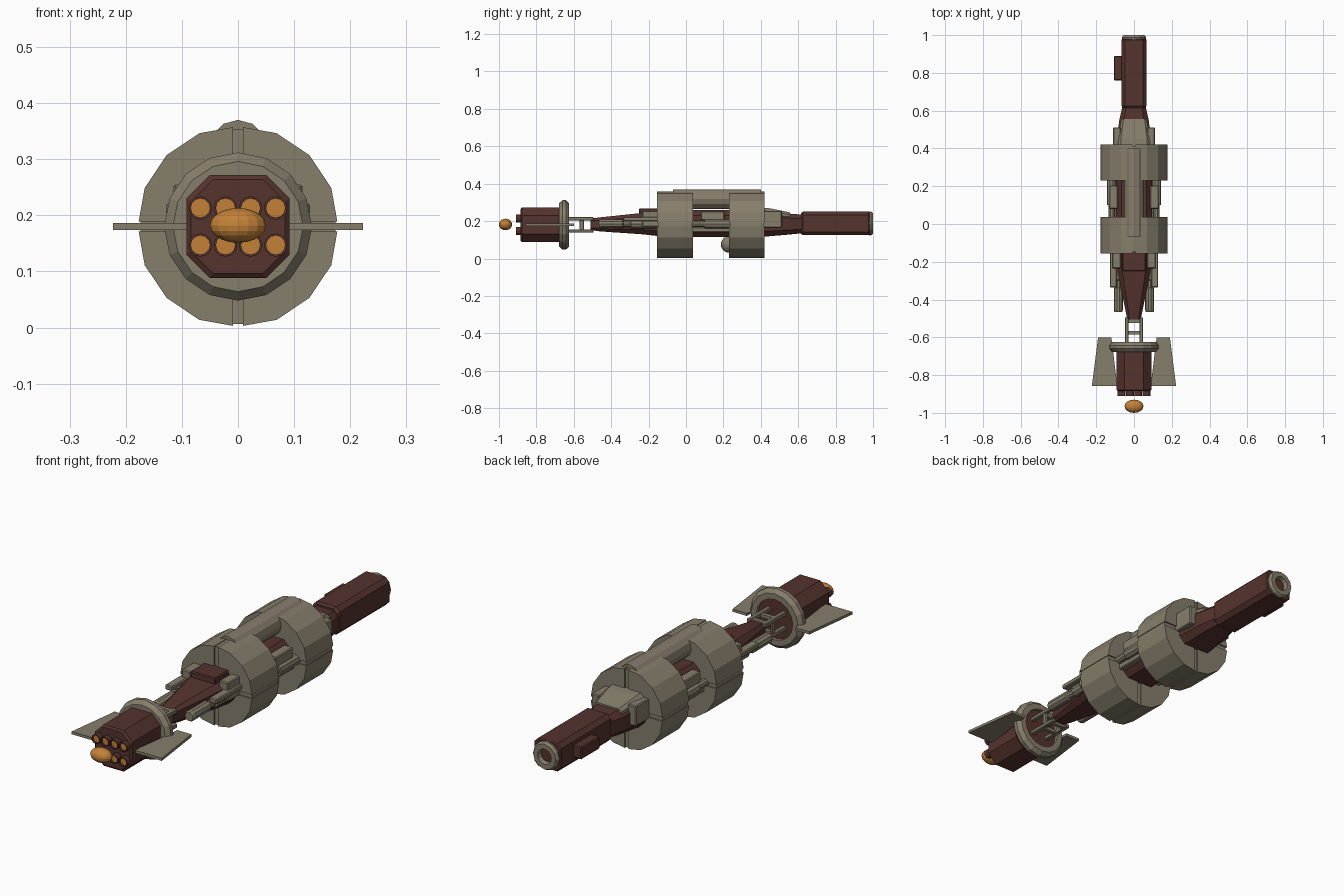
import bpy, bmesh, math
from mathutils import Matrix, Vector

if "Cube" in bpy.data.objects:
    bpy.data.objects.remove(bpy.data.objects["Cube"])

ZC = 0.18  # height of the long axis


def mat(name, col):
    m = bpy.data.materials.new(name)
    m.diffuse_color = (*col, 1)
    m.use_nodes = True
    m.node_tree.nodes["Principled BSDF"].inputs["Base Color"].default_value = m.diffuse_color
    return m


TAN = mat("tan_plating", (0.24, 0.21, 0.15))
BROWN = mat("brown_hull", (0.09, 0.033, 0.027))
GLOW = mat("orange_glow", (0.55, 0.22, 0.04))


def finish(name, bm, m, bevel=0):
    bmesh.ops.recalc_face_normals(bm, faces=bm.faces)
    me = bpy.data.meshes.new(name)
    bm.to_mesh(me)
    bm.free()
    ob = bpy.data.objects.new(name, me)
    bpy.context.collection.objects.link(ob)
    me.materials.append(m)
    if bevel:
        b = ob.modifiers.new("bevel", 'BEVEL')
        b.width, b.segments = bevel, 1
    return ob


def box(name, x, y, z, m, bevel=0.004):
    bm = bmesh.new()
    c = [(a + b) / 2 for a, b in (x, y, z)]
    s = [b - a for a, b in (x, y, z)]
    bmesh.ops.create_cube(bm, size=1, matrix=Matrix.Translation(c) @ Matrix.Diagonal((*s, 1)))
    return finish(name, bm, m, bevel)


def loft(name, rings, m, cap=True, loop=False):
    bm = bmesh.new()
    vs = [[bm.verts.new(p) for p in r] for r in rings]
    n = len(vs[0])
    pairs = list(zip(vs, vs[1:])) + ([(vs[-1], vs[0])] if loop else [])
    for a, b in pairs:
        for i in range(n):
            j = (i + 1) % n
            bm.faces.new((a[i], a[j], b[j], b[i]))
    if cap and not loop:
        bm.faces.new(vs[0])
        bm.faces.new(vs[-1])
    return finish(name, bm, m)


def lathe(name, prof, m, n=16, x=0, z=ZC, loop=False):
    """Revolve (y, radius) points about a line parallel to y."""
    rings = [[(x + r * math.cos(2 * math.pi * i / n), y, z + r * math.sin(2 * math.pi * i / n))
              for i in range(n)] for y, r in prof]
    return loft(name, rings, m, loop=loop)


def hull(name, secs, m):
    """Loft chamfered rectangles given as (y, half width, z low, z high, chamfer)."""
    rings = []
    for y, w, a, b, c in secs:
        rings.append([(w - c, y, a), (w, y, a + c), (w, y, b - c), (w - c, y, b),
                      (c - w, y, b), (-w, y, b - c), (-w, y, a + c), (c - w, y, a)])
    return loft(name, rings, m)


# central hull and nose
hull("main_hull", [(-0.51, 0.035, 0.152, 0.213, 0.012), (-0.46, 0.045, 0.145, 0.22, 0.015),
                   (-0.24, 0.088, 0.13, 0.243, 0.025), (-0.1, 0.095, 0.115, 0.26, 0.03),
                   (0.4, 0.095, 0.115, 0.26, 0.03), (0.55, 0.078, 0.128, 0.24, 0.025),
                   (0.62, 0.062, 0.135, 0.235, 0.02)], BROWN)
hull("nose", [(0.615, 0.058, 0.132, 0.243, 0.018), (0.625, 0.066, 0.125, 0.25, 0.018),
              (0.975, 0.066, 0.125, 0.25, 0.018), (0.98, 0.062, 0.129, 0.246, 0.018)], BROWN)
lathe("nose_ring", [(0.97, 0.062), (0.988, 0.064), (1.0, 0.056), (1.0, 0.034), (0.983, 0.03),
                    (0.97, 0.03)], TAN, 12, z=0.1875, loop=True)
box("nose_side_box", (-0.106, -0.06), (0.76, 0.89), (0.16, 0.215), BROWN)
box("neck_top_box", (-0.062, 0.062), (-0.25, -0.14), (0.225, 0.268), BROWN)

# drums: four quarter sectors with recessed ribs in the gaps
R, G = 0.18, 0.009
for k, (y0, y1) in enumerate(((-0.155, 0.038), (0.23, 0.42))):
    for q in range(4):
        pts = [(G, G)]
        for i in range(5):
            a = math.radians(22.5 * i)
            pts.append((max(R * math.cos(a), G), max(R * math.sin(a), G)))
        pts[1] = (R - 0.003, G)
        pts[-1] = (G, R - 0.003)
        rot = Matrix.Rotation(q * math.pi / 2, 2)
        pts = [rot @ Vector(p) for p in pts]
        loft(f"drum_{k}_sector_{q}", [[(p.x, y, ZC + p.y) for p in pts] for y in (y0, y1)], TAN)
    e = 0.006
    box(f"drum_{k}_upright_rib", (-G, G), (y0 + e, y1 - e), (ZC - R + e, ZC + R - e), TAN, 0)
    box(f"drum_{k}_cross_rib", (-R + e, R - e), (y0 + e, y1 - e), (ZC - G, ZC + G), TAN, 0)

# dorsal tube, belly ball
lathe("dorsal_tube", [(-0.07, 0.053), (0.40, 0.053)], TAN, 12, z=0.317)
bm = bmesh.new()
bmesh.ops.create_uvsphere(bm, u_segments=14, v_segments=8, radius=0.044,
                          matrix=Matrix.Translation((0, 0.23, 0.075)))
finish("belly_ball", bm, TAN)

# collar behind the rear drum
hull("collar_top_plate", [(0.41, 0.086, 0.215, 0.272, 0.015), (0.45, 0.084, 0.215, 0.268, 0.015),
                          (0.555, 0.068, 0.21, 0.247, 0.012)], TAN)

# mirrored side equipment
for s, side in ((-1, "left"), (1, "right")):
    def sbox(name, x, y, z, m=TAN, b=0.004):
        box(f"{side}_{name}", tuple(sorted((s * x[0], s * x[1]))), y, z, m, b)

    sbox("collar_box", (0.07, 0.11), (0.40, 0.512), (0.165, 0.255))
    sbox("mid_box", (0.085, 0.13), (0.08, 0.205), (0.205, 0.252))
    sbox("mid_plate", (0.085, 0.115), (0.03, 0.24), (0.14, 0.168))
    sbox("neck_box", (0.07, 0.115), (-0.235, -0.14), (0.17, 0.255))
    sbox("neck_plate", (0.09, 0.128), (-0.335, -0.15), (0.2, 0.222))
    lathe(f"{side}_mid_rod", [(0.03, 0.018), (0.1, 0.018), (0.1, 0.026), (0.24, 0.026)],
          TAN, 10, x=s * 0.118, z=0.185)
    lathe(f"{side}_thruster", [(-0.465, 0.02), (-0.458, 0.024), (-0.34, 0.024), (-0.335, 0.018),
                               (-0.30, 0.018), (-0.295, 0.026), (-0.15, 0.026)],
          TAN, 10, x=s * 0.083, z=0.185)
    # struts joining neck and engine
    for z in (0.147, 0.213):
        box(f"{side}_strut_{z}", (s * 0.038 - 0.01, s * 0.038 + 0.01), (-0.66, -0.495),
            (z - 0.009, z + 0.009), TAN, 0.003)
    sbox("strut_link", (0.033, 0.043), (-0.57, -0.545), (0.147, 0.213))
    # fin
    plan = [(0.12, -0.6), (0.19, -0.6), (0.223, -0.857), (0.088, -0.857)]
    fin = loft(f"{side}_fin", [[(s * x, y, z) for x, y in plan] for z in (0.174, 0.186)], TAN)

for y in (-0.575, -0.515):
    for z in (0.147, 0.213):
        box("strut_crossbar", (-0.04, 0.04), (y - 0.009, y + 0.009), (z - 0.007, z + 0.007), TAN, 0)

# engine block, ring and nozzles
hull("engine_block", [(-0.885, 0.084, 0.096, 0.264, 0.04), (-0.878, 0.092, 0.088, 0.272, 0.042),
                      (-0.64, 0.092, 0.088, 0.272, 0.042)], BROWN)
lathe("engine_ring", [(-0.678, 0.116), (-0.66, 0.132), (-0.642, 0.132), (-0.625, 0.116),
                      (-0.625, 0.09), (-0.678, 0.09)], TAN, 16, loop=True)
for i in range(4):
    for z in (0.147, 0.213):
        x = -0.067 + i * 0.0447
        lathe("nozzle", [(-0.88, 0.021), (-0.91, 0.021), (-0.91, 0.017), (-0.88, 0.017)],
              BROWN, 12, x=x, z=z, loop=True)
        lathe("nozzle_glow", [(-0.88, 0.0175), (-0.902, 0.0175)], GLOW, 12, x=x, z=z)

# exhaust flame
bm = bmesh.new()
bmesh.ops.create_uvsphere(bm, u_segments=16, v_segments=10, radius=1,
                          matrix=Matrix.Translation((0, -0.965, 0.182)) @ Matrix.Diagonal((0.05, 0.035, 0.031, 1)))
finish("exhaust_flame", bm, GLOW)
